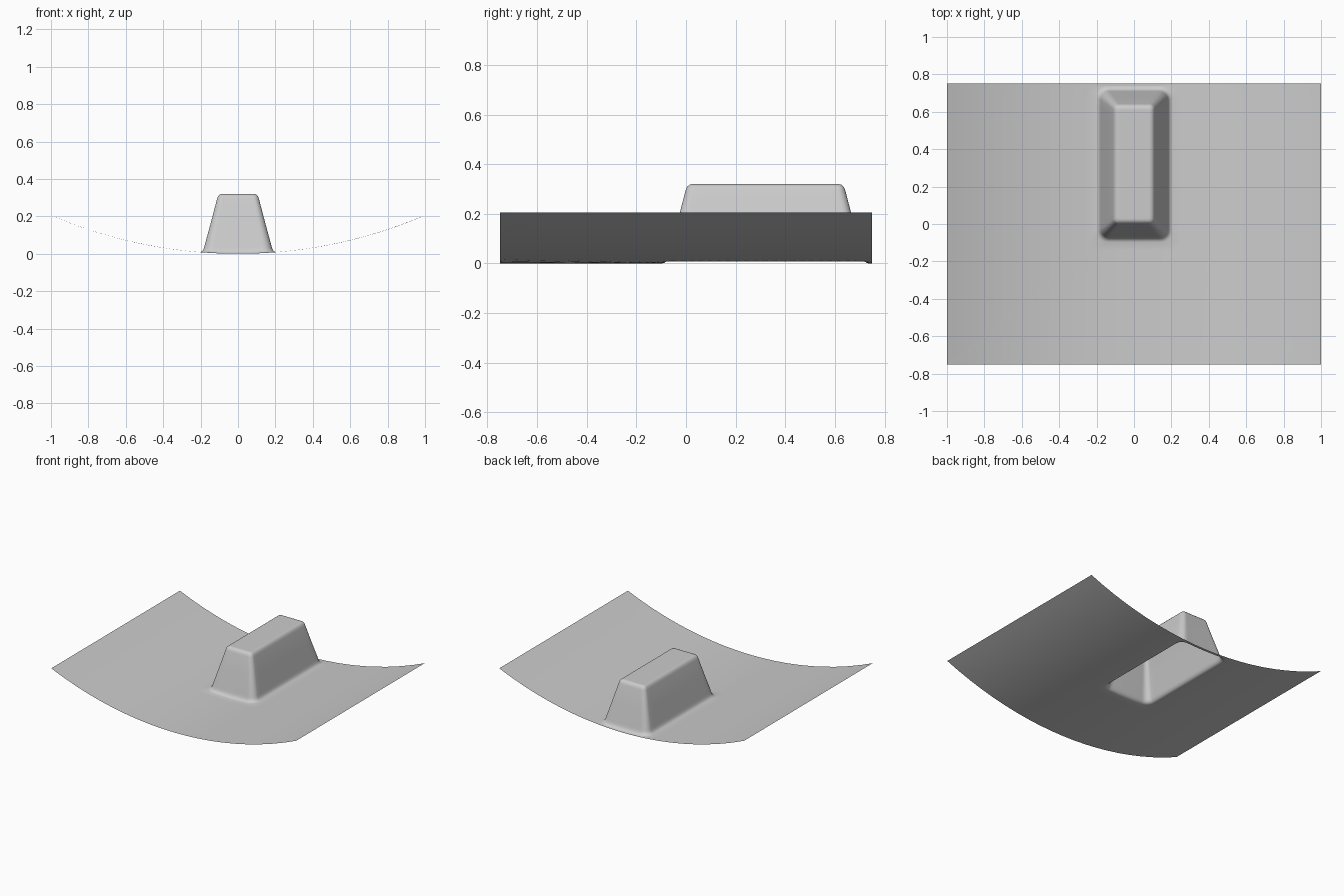
import bpy, bmesh
from math import sin, cos, pi, radians, sqrt
from mathutils import Vector

cube = bpy.data.objects.get("Cube")
if cube:
    bpy.data.objects.remove(cube)

WIDTH, DEPTH = 1.0, 0.75        # half sizes of the sheet
CURVE_RADIUS = 2.54             # bend of the sheet around the y axis
HUMP_Y, HUMP_EXTRA = 0.32, 0.21  # hump centre, extra half length over half width
HUMP_TOP = 0.32
SIDE_STEPS, CORNER_STEPS, SHEET_STEPS = 20, 6, 16


def sheet_height(x):
    return CURVE_RADIUS - sqrt(CURVE_RADIUS ** 2 - x * x)


def rounded_rectangle(hx, hy, cy, radius):
    """Counter-clockwise outline with the same point count for any size."""
    points = []
    corners = [(1, -1), (1, 1), (-1, 1), (-1, -1)]
    for k, (sx, sy) in enumerate(corners):
        centre = Vector((sx * (hx - radius), cy + sy * (hy - radius)))
        for i in range(CORNER_STEPS + 1):
            a = (k - 1) * pi / 2 + i / CORNER_STEPS * pi / 2
            points.append(centre + radius * Vector((cos(a), sin(a))))
        # straight run to the next corner
        nx, ny = corners[(k + 1) % 4]
        start = points[-1]
        end = Vector((nx * (hx - radius), cy + ny * (hy - radius)))
        end += radius * Vector((cos(a), sin(a)))
        points += [start.lerp(end, i / SIDE_STEPS) for i in range(1, SIDE_STEPS)]
    return points


bm = bmesh.new()
rings = []

# Hump walls: half width, height, plan corner radius
profile = [(0.078, 0.32, 0.008), (0.086, 0.32, 0.012), (0.097, 0.317, 0.017),
           (0.106, 0.308, 0.023), (0.112, 0.293, 0.028), (0.145, 0.165, 0.036),
           (0.178, 0.040, 0.045), (0.182, 0.024, 0.048), (0.188, 0.011, 0.052),
           (0.197, 0.003, 0.056), (0.207, 0, 0.062)]
for hx, h, radius in profile:
    outline = rounded_rectangle(hx, hx + HUMP_EXTRA, HUMP_Y, radius)
    rings.append([bm.verts.new((p.x, p.y, h + sheet_height(p.x) * (1 - h / HUMP_TOP)))
                  for p in outline])

# Curved sheet spreading from the hump foot to the rectangular edge
border = rounded_rectangle(WIDTH, DEPTH, 0, 0)
for s in range(1, SHEET_STEPS + 1):
    ring = []
    for a, b in zip(outline, border):
        p = a.lerp(b, s / SHEET_STEPS)
        ring.append(bm.verts.new((p.x, p.y, sheet_height(p.x))))
    rings.append(ring)

# Flat top and skin between the rings
bm.faces.new(rings[0])
for inner, outer in zip(rings, rings[1:]):
    n = len(inner)
    for i in range(n):
        j = (i + 1) % n
        bm.faces.new((inner[i], outer[i], outer[j], inner[j]))
bmesh.ops.remove_doubles(bm, verts=bm.verts, dist=0.0001)

mesh = bpy.data.meshes.new("curved_sheet_with_hump")
bm.to_mesh(mesh)
bm.free()
sheet = bpy.data.objects.new("curved_sheet_with_hump", mesh)
bpy.context.collection.objects.link(sheet)

# Plain grey material
grey = bpy.data.materials.new("light_grey")
grey.use_nodes = True
colour = (0.6, 0.6, 0.6, 1)
grey.diffuse_color = colour
grey.node_tree.nodes["Principled BSDF"].inputs["Base Color"].default_value = colour
mesh.materials.append(grey)

bpy.ops.object.select_all(action='DESELECT')
sheet.select_set(True)
bpy.context.view_layer.objects.active = sheet
bpy.ops.object.shade_smooth_by_angle(angle=radians(45))
